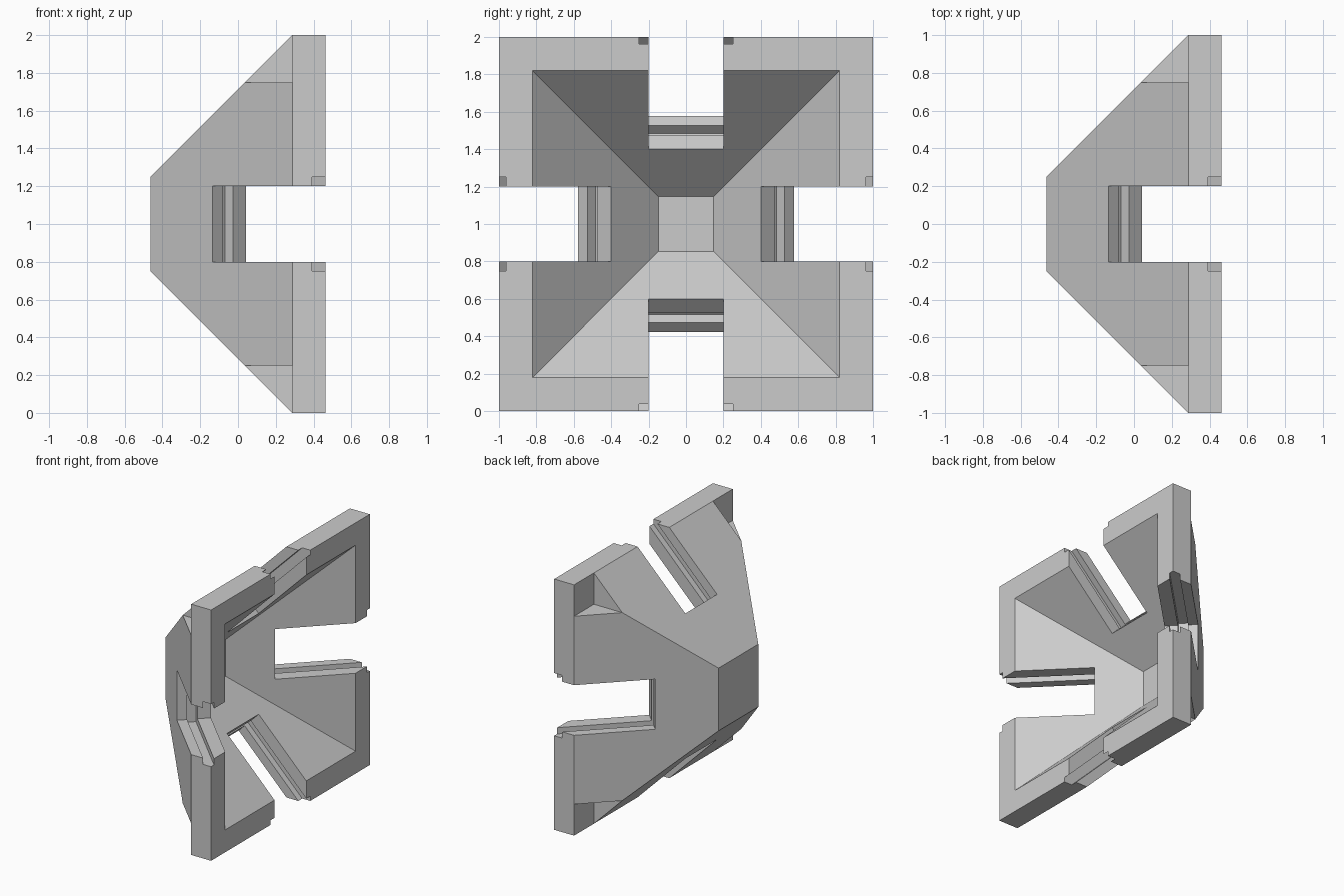
import bpy
import bmesh
from math import radians, sqrt
from mathutils import Matrix

cube = bpy.data.objects.get("Cube")
if cube:
    bpy.data.objects.remove(cube, do_unlink=True)

DEPTH = 0.925            # overall depth along x
BACK, RIM = -DEPTH / 2, DEPTH / 2
SHOULDER = BACK + 0.75   # where the sloped walls meet the square rim
WALL = 0.25              # wall thickness
INNER = 0.25 - BACK - WALL * sqrt(2)   # inner slope: half width = x + INNER

grey = bpy.data.materials.new("plain grey")
grey.use_nodes = True
grey.diffuse_color = (0.6, 0.6, 0.6, 1)
grey.node_tree.nodes["Principled BSDF"].inputs["Base Color"].default_value = (0.6, 0.6, 0.6, 1)


def make_object(name, bm):
    bmesh.ops.recalc_face_normals(bm, faces=bm.faces)
    mesh = bpy.data.meshes.new(name)
    bm.to_mesh(mesh)
    bm.free()
    mesh.materials.append(grey)
    obj = bpy.data.objects.new(name, mesh)
    bpy.context.collection.objects.link(obj)
    return obj


def square_loft(name, sections):
    """Solid along x through squares given as (x, half width)."""
    bm = bmesh.new()
    rings = [[bm.verts.new((x, a * h, b * h))
              for a, b in ((-1, -1), (1, -1), (1, 1), (-1, 1))]
             for x, h in sections]
    for low, high in zip(rings, rings[1:]):
        for i in range(4):
            j = (i + 1) % 4
            bm.faces.new((low[i], low[j], high[j], high[i]))
    bm.faces.new(rings[0])
    bm.faces.new(rings[-1])
    return make_object(name, bm)


def box(name, low, high, matrix):
    bm = bmesh.new()
    size = [h - l for l, h in zip(low, high)]
    middle = [(h + l) / 2 for l, h in zip(low, high)]
    local = Matrix.Translation(middle) @ Matrix.Diagonal((*size, 1))
    bmesh.ops.create_cube(bm, size=1, matrix=matrix @ local)
    return make_object(name, bm)


def cut(target, cutter):
    mod = target.modifiers.new("cut", 'BOOLEAN')
    mod.operation = 'DIFFERENCE'
    mod.solver = 'EXACT'
    mod.object = cutter
    cutter.hide_render = True
    bpy.context.view_layer.objects.active = target
    bpy.ops.object.modifier_apply(modifier=mod.name)
    bpy.data.objects.remove(cutter, do_unlink=True)


# Hollow truncated pyramid with a square rim
shell = square_loft("slotted_shell", [(BACK, 0.25), (SHOULDER, 1), (RIM, 1)])
floor = BACK + WALL
cut(shell, square_loft("cavity", [(floor, floor + INNER), (RIM + 0.1, RIM + 0.1 + INNER)]))

# Frame at the slot end: local x along the slope, local z out through the wall
END = 0.445
corner = Matrix.Translation(((END - INNER) / 2, 0, (END + INNER) / 2))
slope = corner @ Matrix.Rotation(radians(-45), 4, 'Y')

for turn in range(4):
    spin = Matrix.Rotation(radians(90 * turn), 4, 'X')
    # square notch behind each rim corner
    cut(shell, box("corner_notch", (-1, 0.75, 0.75), (SHOULDER, 1.3, 1.3), spin))
    # slot through each wall, with a groove around its three sides
    cut(shell, box("slot", (0, -0.2, -0.05), (1.5, 0.2, 0.6), spin @ slope))
    cut(shell, box("groove", (-0.06, -0.25, 0.1), (1.5, 0.25, 0.176), spin @ slope))

shell.data.transform(Matrix.Translation((0, 0, 1)))
for face in shell.data.polygons:
    face.use_smooth = False
    face.material_index = 0
